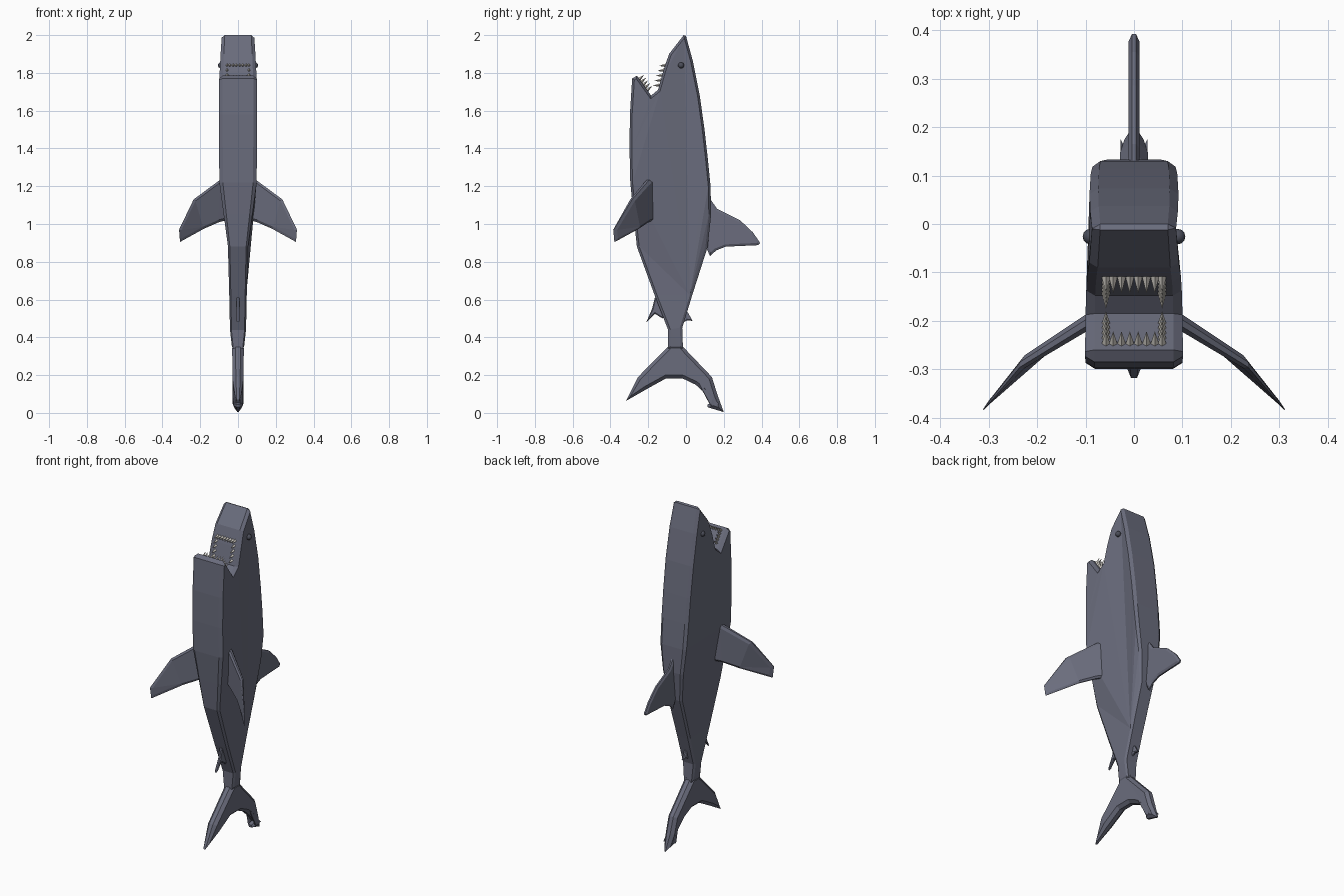
import bpy, bmesh, math
from mathutils import Vector

if "Cube" in bpy.data.objects:
    bpy.data.objects.remove(bpy.data.objects["Cube"])


def material(name, rgb):
    m = bpy.data.materials.new(name)
    m.diffuse_color = (*rgb, 1)
    m.use_nodes = True
    m.node_tree.nodes["Principled BSDF"].inputs["Base Color"].default_value = m.diffuse_color
    return m


SKIN = material("slate_skin", (0.145, 0.152, 0.205))
TOOTH = material("ivory_teeth", (0.66, 0.63, 0.58))
EYE = material("dark_eye", (0.07, 0.075, 0.10))


def finish(name, bm, mat):
    bmesh.ops.recalc_face_normals(bm, faces=bm.faces)
    me = bpy.data.meshes.new(name)
    bm.to_mesh(me)
    bm.free()
    me.materials.append(mat)
    ob = bpy.data.objects.new(name, me)
    bpy.context.collection.objects.link(ob)
    return ob


def lerp_table(table, t):
    if t <= table[0][0]:
        return table[0][1]
    for (a, va), (b, vb) in zip(table, table[1:]):
        if t <= b:
            return va + (vb - va) * (t - a) / (b - a)
    return table[-1][1]


def inset_outline(pts, d):
    ps = [Vector(p) for p in pts]
    n = len(ps)
    area = sum(ps[i].x * ps[(i + 1) % n].y - ps[(i + 1) % n].x * ps[i].y for i in range(n))
    s = 1 if area > 0 else -1
    out = []
    for i in range(n):
        e1 = (ps[i] - ps[i - 1]).normalized()
        e2 = (ps[(i + 1) % n] - ps[i]).normalized()
        n1, n2 = Vector((-e1.y, e1.x)) * s, Vector((-e2.y, e2.x)) * s
        m = (n1 + n2).normalized()
        out.append(ps[i] + m * (d / max(m.dot(n1), 0.5)))
    return out


def slab(name, pts, inset, edge, place):
    """Chamfered plate from an outline; place(u, v, t) sets the final position."""
    bm = bmesh.new()
    inner = inset_outline(pts, inset)
    loops = [(inner, -1), (pts, -edge), (pts, edge), (inner, 1)]
    rings = [[bm.verts.new((p[0], p[1], t)) for p in ring] for ring, t in loops]
    n = len(pts)
    for a, b in zip(rings, rings[1:]):
        for i in range(n):
            j = (i + 1) % n
            bm.faces.new((a[i], a[j], b[j], b[i]))
    caps = [bm.faces.new(rings[0][::-1]), bm.faces.new(rings[-1])]
    bm.normal_update()
    bmesh.ops.triangulate(bm, faces=caps, ngon_method='BEAUTY')
    for v in bm.verts:
        v.co = place(*v.co)
    return finish(name, bm, SKIN)


# body with open jaws: side outline, width varies along the length
body_pts = [(-0.095, 0.34), (-0.095, 0.44), (-0.165, 0.62), (-0.26, 0.88),
            (-0.278, 1.05), (-0.295, 1.22), (-0.299, 1.4), (-0.297, 1.58),
            (-0.285, 1.77), (-0.26, 1.785), (-0.185, 1.68), (-0.148, 1.71),
            (-0.12, 1.81), (-0.09, 1.90), (-0.012, 2.0), (0.0, 1.995),
            (0.037, 1.86), (0.073, 1.68), (0.098, 1.5), (0.115, 1.35),
            (0.13, 1.2), (0.133, 1.05), (0.115, 0.88), (0.032, 0.62),
            (-0.02, 0.45), (-0.016, 0.34)]
WIDTH = [(0.34, 0.032), (0.42, 0.044), (0.62, 0.047), (0.88, 0.053),
         (1.22, 0.099), (1.78, 0.101), (2.0, 0.092)]


def body_place(y, z, t):
    back = min(max((y + 0.2) / 0.33, 0), 1)
    return (t * lerp_table(WIDTH, z) * (1 - 0.11 * back), y, z)


slab("body", body_pts, 0.012, 0.81, body_place)

# crescent tail
tail_pts = [(-0.095, 0.36), (-0.095, 0.35), (-0.254, 0.19), (-0.318, 0.063),
            (-0.21, 0.125), (-0.105, 0.183), (-0.02, 0.183), (0.05, 0.15),
            (0.105, 0.10), (0.145, 0.055), (0.113, 0.045), (0.115, 0.03),
            (0.2, 0.004), (0.165, 0.10), (0.137, 0.19), (-0.016, 0.35), (-0.016, 0.36)]
TAIL_W = [(0.0, 0.006), (0.045, 0.028), (0.36, 0.031)]
slab("tail_fin", tail_pts, 0.017, 0.4,
     lambda y, z, t: (t * lerp_table(TAIL_W, z) * (0.55 if y < -0.29 else 1), y, z))

# fins on the centre line
dorsal = [(0.09, 1.16), (0.13, 1.13), (0.165, 1.08), (0.286, 1.02), (0.355, 0.955),
          (0.392, 0.90), (0.383, 0.888), (0.21, 0.88), (0.16, 0.86), (0.127, 0.83),
          (0.105, 0.88), (0.07, 0.90)]
slab("dorsal_fin", dorsal, 0.012, 0.4, lambda y, z, t: (t * 0.011, y, z))
ventral = [(-0.13, 0.62), (-0.165, 0.61), (-0.18, 0.55), (-0.21, 0.48),
           (-0.165, 0.525), (-0.125, 0.50), (-0.10, 0.52)]
slab("ventral_fin", ventral, 0.006, 0.5, lambda y, z, t: (t * 0.009, y, z))
rear = [(-0.02, 0.54), (0.008, 0.535), (0.035, 0.487), (0.005, 0.49), (-0.02, 0.475), (-0.04, 0.5)]
slab("rear_dorsal_fin", rear, 0.006, 0.5, lambda y, z, t: (t * 0.008, y, z))

# swept side fins
pectoral = [(0.06, 1.24), (0.1, 1.23), (0.235, 1.13), (0.312, 0.97), (0.307, 0.905),
            (0.18, 0.975), (0.1, 1.01), (0.06, 1.02)]
FIN_W = [(0.06, 0.019), (0.1, 0.018), (0.235, 0.013), (0.31, 0.003)]
FIN_Y = [(0.06, -0.18), (0.1, -0.205), (0.235, -0.29), (0.312, -0.384)]
for side, sx in (("left", -1), ("right", 1)):
    slab(side + "_pectoral_fin", pectoral, 0.012, 0.4,
         lambda x, z, t: (sx * x, lerp_table(FIN_Y, x) + t * lerp_table(FIN_W, x), z))

    # eye
    bm = bmesh.new()
    bmesh.ops.create_uvsphere(bm, u_segments=12, v_segments=8, radius=0.016)
    bmesh.ops.translate(bm, verts=bm.verts, vec=(sx * 0.09, -0.026, 1.84))
    eye = finish(side + "_eye", bm, EYE)
    for p in eye.data.polygons:
        p.use_smooth = True


# teeth: a front row and a row down each side of each jaw
def tooth_set(name, start, end, direction, size):
    bm = bmesh.new()
    d = Vector(direction).normalized()
    start, end = Vector((0, *start)), Vector((0, *end))
    roots = [start + Vector((-0.043 + 0.0172 * i, 0, 0)) for i in range(6)]
    roots += [start.lerp(end, k / 4) + Vector((s * 0.058, 0, 0))
              for s in (-1, 1) for k in range(5)]
    rot = d.to_track_quat('Z', 'Y').to_matrix()
    for r in roots:
        made = bmesh.ops.create_cone(bm, cap_ends=True, segments=4, radius1=0.0095,
                                     radius2=0, depth=size)["verts"]
        for v in made:
            v.co = rot @ v.co + r + d * (size * 0.4)
    finish(name, bm, TOOTH)


tooth_set("upper_teeth", (-0.111, 1.84), (-0.143, 1.735), (0, -1, -0.1), 0.036)
tooth_set("lower_teeth", (-0.247, 1.767), (-0.205, 1.708), (0, 0.75, 0.66), 0.038)
